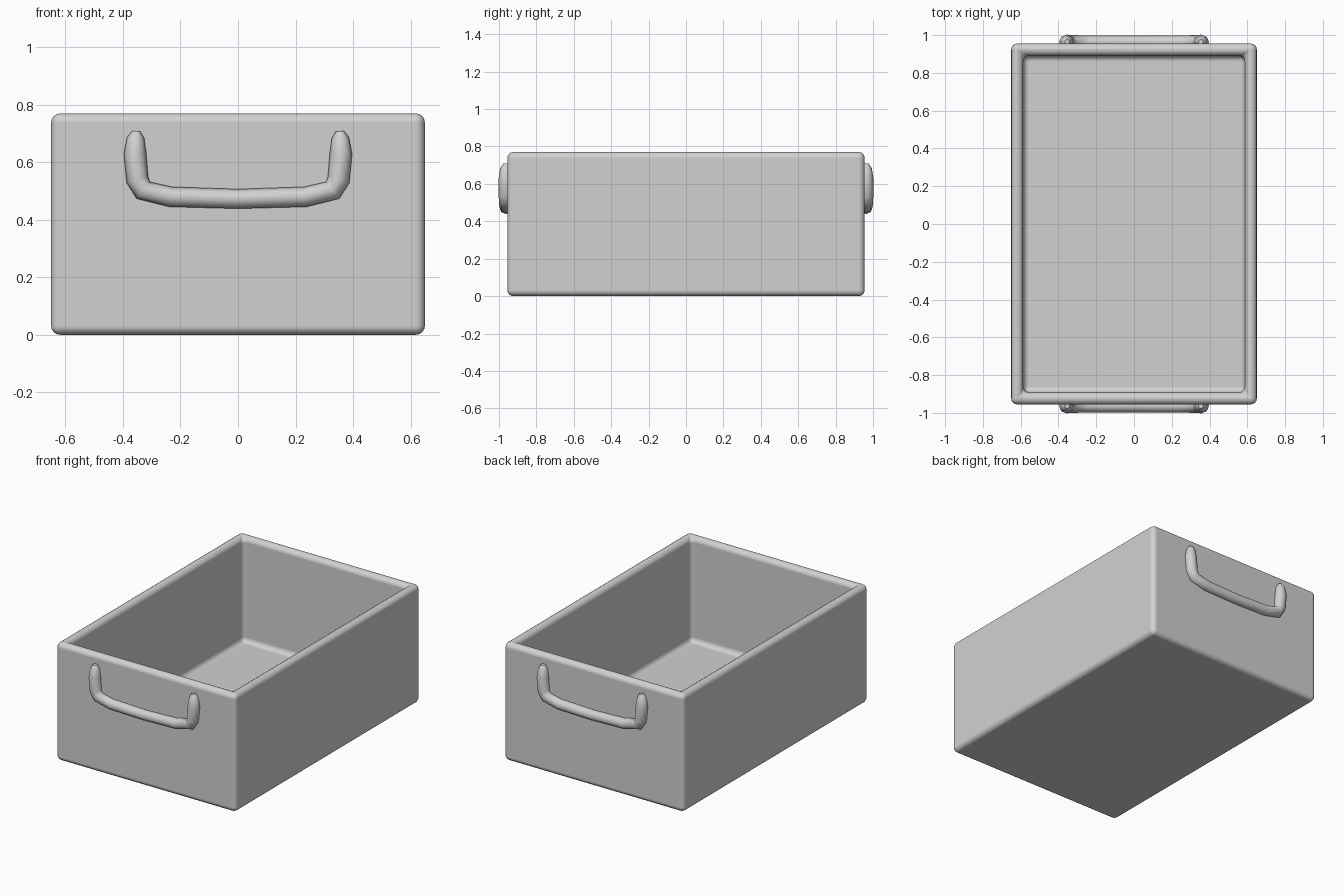
import bpy, bmesh
from math import radians, pi

cube = bpy.data.objects.get("Cube")
if cube:
    bpy.data.objects.remove(cube, do_unlink=True)

GREY = (0.64, 0.64, 0.64, 1)
grey = bpy.data.materials.new("plain grey")
grey.use_nodes = True
grey.diffuse_color = GREY
grey.node_tree.nodes["Principled BSDF"].inputs["Base Color"].default_value = GREY


def activate(obj):
    bpy.ops.object.select_all(action="DESELECT")
    obj.select_set(True)
    bpy.context.view_layer.objects.active = obj


# Open box: a block whose top is inset and pushed down to the floor
WIDTH, LENGTH, HEIGHT = 1.3, 1.91, 0.77
WALL = 0.09
bm = bmesh.new()
bmesh.ops.create_cube(bm, size=1)
for v in bm.verts:
    v.co.x *= WIDTH
    v.co.y *= LENGTH
    v.co.z = (v.co.z + 0.5) * HEIGHT
bm.normal_update()
top = next(f for f in bm.faces if f.normal.z > 0.9)
bmesh.ops.inset_region(bm, faces=[top], thickness=WALL)
floor = bmesh.ops.extrude_discrete_faces(bm, faces=[top])["faces"][0]
bmesh.ops.translate(bm, verts=floor.verts, vec=(0, 0, WALL - HEIGHT))
bmesh.ops.recalc_face_normals(bm, faces=bm.faces)
mesh = bpy.data.meshes.new("box")
bm.to_mesh(mesh)
bm.free()
box = bpy.data.objects.new("box", mesh)
bpy.context.collection.objects.link(box)
mesh.materials.append(grey)
activate(box)
bpy.ops.object.shade_smooth()
bevel = box.modifiers.new("rounded edges", "BEVEL")
bevel.width = 0.04
bevel.segments = 4
bevel.harden_normals = True

# Half of the handle path: x, z and tube radius, from the middle to the tip
HALF = [(0, 0.473, 0.034), (0.235, 0.48, 0.035), (0.33, 0.503, 0.037),
        (0.35, 0.54, 0.039), (0.358, 0.63, 0.039), (0.356, 0.685, 0.03),
        (0.354, 0.708, 0.014)]


def make_handle(name, turn):
    path = [(-x, z, r) for x, z, r in reversed(HALF[1:])] + HALF
    curve = bpy.data.curves.new(name, "CURVE")
    curve.dimensions = "3D"
    curve.bevel_depth = 1
    curve.bevel_resolution = 2
    curve.use_fill_caps = True
    spline = curve.splines.new("POLY")
    spline.points.add(len(path) - 1)
    for point, (x, z, r) in zip(spline.points, path):
        point.co = (x, 0.035 - LENGTH / 2 - 0.043, z, 1)
        point.radius = r
    obj = bpy.data.objects.new(name, curve)
    bpy.context.collection.objects.link(obj)
    curve.materials.append(grey)
    obj.rotation_euler.z = turn
    activate(obj)
    bpy.ops.object.convert(target="MESH")
    bpy.ops.object.shade_smooth_by_angle(angle=radians(60))


make_handle("front_handle", 0)
make_handle("back_handle", pi)
